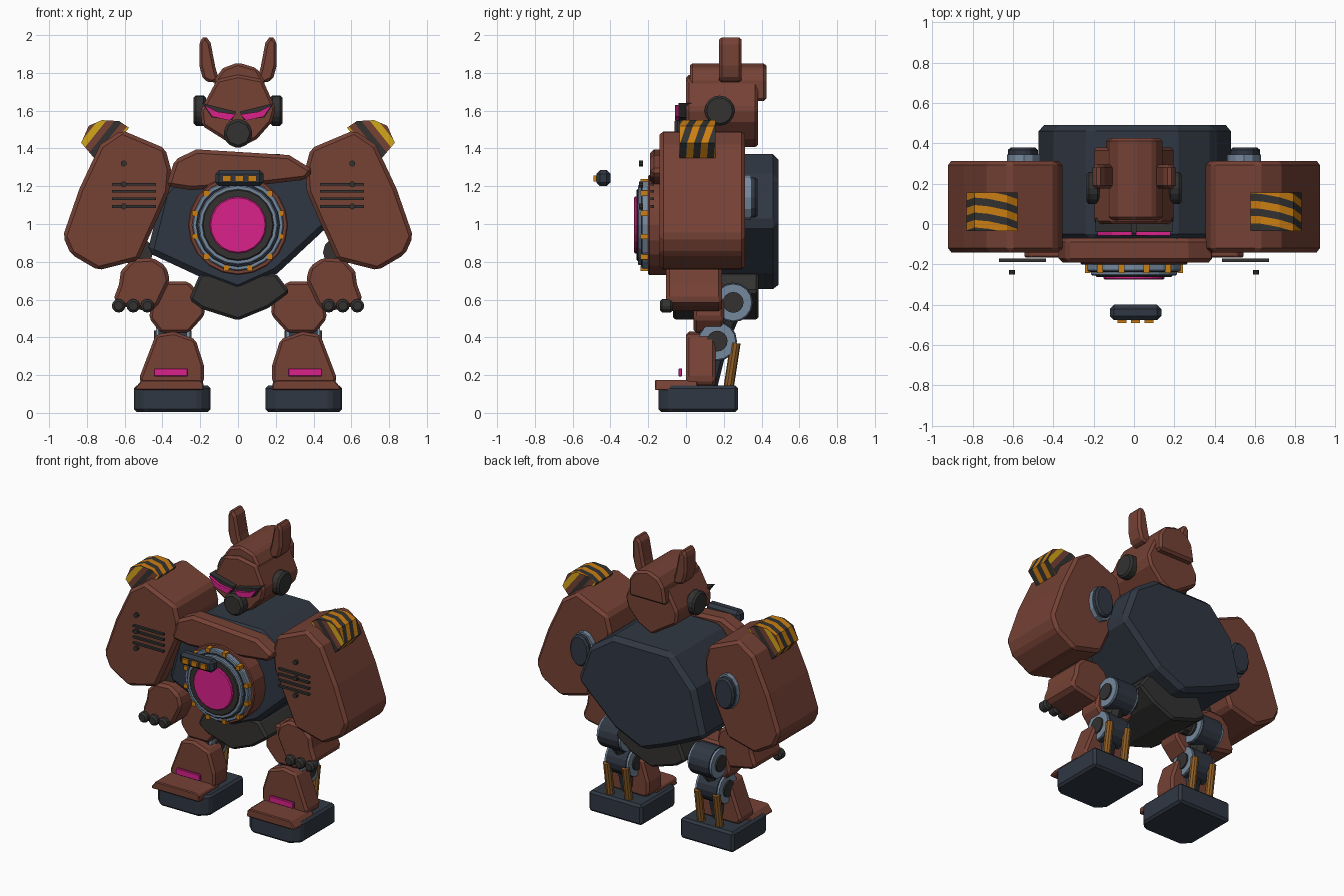
import bpy, bmesh, math
from mathutils import Vector, Matrix

cube = bpy.data.objects.get("Cube")
if cube:
    bpy.data.objects.remove(cube, do_unlink=True)


def material(name, r, g, b):
    m = bpy.data.materials.new(name)
    m.use_nodes = True
    m.diffuse_color = (r, g, b, 1)
    bsdf = next(n for n in m.node_tree.nodes if n.type == 'BSDF_PRINCIPLED')
    bsdf.inputs["Base Color"].default_value = (r, g, b, 1)
    bsdf.inputs["Roughness"].default_value = 0.7
    return m


BROWN = material("rust brown", 0.18, 0.054, 0.036)
NAVY = material("navy steel", 0.03, 0.039, 0.056)
DARK = material("dark grey", 0.033, 0.032, 0.031)
STEEL = material("light steel", 0.18, 0.25, 0.34)
ORANGE = material("orange", 0.6, 0.21, 0.006)
YELLOW = material("yellow", 0.65, 0.38, 0.01)
MAGENTA = material("magenta", 0.7, 0.016, 0.26)
BRONZE = material("bronze", 0.27, 0.11, 0.02)


def finish(name, bm, mats, bevel=0.0):
    bmesh.ops.recalc_face_normals(bm, faces=bm.faces[:])
    me = bpy.data.meshes.new(name)
    bm.to_mesh(me)
    bm.free()
    for m in mats:
        me.materials.append(m)
    ob = bpy.data.objects.new(name, me)
    bpy.context.collection.objects.link(ob)
    if bevel:
        mod = ob.modifiers.new("edge_bevel", 'BEVEL')
        mod.width = bevel
        mod.segments = 1
        mod.limit_method = 'ANGLE'
        mod.angle_limit = math.radians(35)
    return ob


def prism_mesh(pts, y0, y1, side=1):
    """Front outline of (x, z) points extruded from y0 to y1."""
    bm = bmesh.new()
    face = bm.faces.new([bm.verts.new((side * x, y0, z)) for x, z in pts])
    out = bmesh.ops.extrude_face_region(bm, geom=[face])
    moved = [v for v in out["geom"] if isinstance(v, bmesh.types.BMVert)]
    bmesh.ops.translate(bm, verts=moved, vec=(0, y1 - y0, 0))
    bmesh.ops.recalc_face_normals(bm, faces=bm.faces[:])
    return bm


def prism(name, pts, y0, y1, mat, bevel=0.015, side=1):
    return finish(name, prism_mesh(pts, y0, y1, side), [mat], bevel)


def box(name, x0, x1, y0, y1, z0, z1, mat, bevel=0.0, side=1):
    return prism(name, [(x0, z0), (x1, z0), (x1, z1), (x0, z1)], y0, y1, mat, bevel, side)


def rod(name, a, b, r, mat, sides=16, bevel=0.0, stretch=1.0):
    a, b = Vector(a), Vector(b)
    bm = bmesh.new()
    bmesh.ops.create_cone(bm, cap_ends=True, segments=sides, radius1=r, radius2=r, depth=(b - a).length)
    turn = (b - a).to_track_quat('Z', 'Y').to_matrix().to_4x4()
    squash = Matrix.Diagonal((stretch, 1, 1, 1))
    bm.transform(Matrix.Translation((a + b) / 2) @ squash @ turn)
    return finish(name, bm, [mat], bevel)


def shoulder_pad(name, side):
    """Striped pad: stripes wrap the sides, patches on both end faces."""
    pts = [(.83, 1.43), (.79, 1.52), (.72, 1.55), (.63, 1.545), (.577, 1.51), (.67, 1.39), (.75, 1.335)]
    bm = prism_mesh(pts, -.035, .155, side)
    wrap, cap = Vector((.2, 1, -.25)), Vector((side, 0, .8))

    def cut(normal, step, ends):
        for i in range(-60, 61):
            faces = [f for f in bm.faces if (abs(f.normal.y) > .5) == ends]
            geom = faces + list({e for f in faces for e in f.edges}) + list({v for f in faces for v in f.verts})
            bmesh.ops.bisect_plane(bm, geom=geom, plane_co=normal * (i * step / normal.length_squared),
                                   plane_no=normal)

    cut(wrap, .037, False)
    cut(cap, .045, True)
    for f in bm.faces:
        c = f.calc_center_median()
        if abs(f.normal.y) > .5:
            f.material_index = (0, 1, 0, 3)[math.floor(c.dot(cap) / .045) % 4]
        else:
            f.material_index = 1 + math.floor(c.dot(wrap) / .037) % 2
    finish(name, bm, [BROWN, DARK, ORANGE, YELLOW])


# Torso, waist and chest plate
prism("torso", [(-.48, .85), (-.4, 1.17), (-.22, 1.37), (.22, 1.37), (.4, 1.25), (.49, 1.0),
                (.21, .74), (0, .645), (-.2, .72)], -.08, .49, NAVY, .03)
prism("waist", [(-.26, .6), (-.2, .74), (.2, .74), (.275, .64), (.16, .555), (0, .49), (-.19, .55)],
      -.07, .385, DARK)
prism("chest_plate", [(-.38, 1.2), (-.335, 1.34), (-.22, 1.395), (.27, 1.365), (.4, 1.285),
                      (.36, 1.235), (.06, 1.2), (-.25, 1.18)], -.19, -.07, BROWN, .02)

# Round chest core, stacked from back to front
CORE_Z = .995
for name, r, front, mat in [("core_housing", .265, -.2, BROWN), ("core_outer_ring", .243, -.235, STEEL),
                            ("core_groove", .225, -.238, NAVY), ("core_inner_ring", .212, -.255, STEEL),
                            ("core_collar", .19, -.262, DARK), ("core_lens", .15, -.275, MAGENTA)]:
    rod(name, (0, -.05, CORE_Z), (0, front, CORE_Z), r, mat, 20, .006)
for i in range(12):
    a = math.tau * (i + .5) / 12
    x, z = .238 * math.cos(a), CORE_Z + .238 * math.sin(a)
    box("core_clip", x - .014, x + .014, -.242, -.2, z - .014, z + .014, ORANGE)

# Floating indicator box
box("indicator_box", -.12, .135, -.475, -.4, 1.2, 1.285, NAVY, .02)
for x in (-.06, .007, .075):
    box("indicator_light", x - .022, x + .022, -.49, -.47, 1.225, 1.257, ORANGE)

# Head
prism("head", [(-.2, 1.6), (-.11, 1.765), (0, 1.79), (.13, 1.765), (.2, 1.61), (.18, 1.54),
               (.1, 1.45), (0, 1.4), (-.19, 1.52)], 0, .38, BROWN, .015)
prism("helmet", [(-.14, 1.65), (-.12, 1.77), (-.08, 1.825), (0, 1.855), (.1, 1.825), (.14, 1.76), (.14, 1.65)],
      .02, .425, BROWN, .015)
rod("snout", (0, -.06, 1.48), (0, .1, 1.48), .08, DARK, 8, .015)

for side, label in ((1, "left_"), (-1, "right_")):
    # Ears and eyes
    prism(label + "ear", [(.1, 1.76), (.12, 1.83), (.145, 1.96), (.175, 2.0), (.205, 1.965),
                          (.205, 1.84), (.185, 1.765), (.14, 1.745)], .175, .295, BROWN, .015, side)
    rod(label + "ear_disc", (side * .17, .178, 1.6), (side * .235, .178, 1.6), .08, DARK, 16, .012)
    prism(label + "eye_socket", [(.19, 1.64), (.01, 1.595), (.03, 1.55), (.14, 1.565)],
          -.04, .03, DARK, 0, side)
    prism(label + "eye", [(.18, 1.63), (.11, 1.595), (.01, 1.58), (.045, 1.548), (.135, 1.568)],
          -.058, -.035, MAGENTA, 0, side)

    # Arm
    shoulder_pad(label + "shoulder_pad", side)
    prism(label + "upper_arm", [(.927, .935), (.84, 1.185), (.73, 1.42), (.615, 1.497), (.385, 1.4),
                                (.355, 1.29), (.365, 1.17), (.43, 1.02), (.485, .9), (.525, .81),
                                (.74, .755), (.885, .84)], -.14, .313, BROWN, .02, side)
    rod(label + "shoulder_hub", (side * .545, .25, 1.14), (side * .545, .345, 1.14), .12, STEEL, 12, 0, .7)
    rod(label + "shoulder_cap", (side * .55, .3, 1.14), (side * .55, .378, 1.14), .11, NAVY, 12, .012, .68)
    rod(label + "elbow", (side * .53, -.04, .85), (side * .53, .14, .85), .08, DARK, 12)
    for z in (1.21, 1.173, 1.133, 1.093):
        box(label + "arm_vent", .435, .668, -.188, -.17, z - .007, z + .007, DARK, 0, side)
    for z in (1.32, 1.21, 1.093):
        rod(label + "arm_bolt", (side * .605, -.25, z), (side * .605, -.228, z), .016, DARK, 10)
    prism(label + "forearm", [(.36, .7), (.38, .775), (.45, .822), (.56, .815), (.62, .75), (.63, .68),
                              (.66, .6), (.64, .57), (.46, .535), (.42, .575)], -.105, .19, BROWN, .02, side)
    for x in (.48, .555, .632):
        rod(label + "finger", (side * x, -.138, .567), (side * x, -.07, .567), .036, DARK, 12, .012)

    # Leg with hip and ankle joints
    prism(label + "thigh", [(.175, .52), (.18, .6), (.26, .695), (.38, .695), (.46, .58), (.47, .5),
                            (.41, .425), (.26, .425)], .04, .2, BROWN, .015, side)
    prism(label + "shin", [(.18, .165), (.18, .25), (.225, .39), (.34, .43), (.435, .415),
                           (.525, .18), (.5, .14), (.2, .14)], 0, .155, BROWN, .015, side)
    for joint, y, z in (("knee_joint", .25, .585), ("ankle_joint", .165, .38)):
        for part, half, r, mat in (("barrel", .075, .105, NAVY), ("ring", .09, .098, STEEL),
                                   ("pin", .1, .055, DARK)):
            rod(label + joint + "_" + part, (side * (.345 - half), y, z), (side * (.345 + half), y, z),
                r, mat, 16)
    rod(label + "hip_strut", (side * .2, .22, .6), (side * .4, .22, .6), .06, DARK, 10)
    rod(label + "leg_link", (side * .345, .25, .585), (side * .345, .165, .38), .06, DARK, 8)
    rod(label + "ankle_strut", (side * .345, .165, .38), (side * .345, .1, .12), .06, NAVY, 8)
    for x in (.275, .415):
        rod(label + "piston", (side * x, .262, .37), (side * x, .225, .13), .027, BRONZE, 10)
    box(label + "shin_light", .265, .445, -.04, -.02, .193, .236, MAGENTA, .004, side)

    # Foot with clipped front corners
    prism(label + "toe_cap", [(.18, .12), (.185, .165), (.215, .175), (.51, .175), (.545, .13), (.54, .12)],
          -.165, .06, BROWN, .015, side)
    foot = box(label + "foot", .145, .55, -.145, .275, .005, .145, NAVY, .015, side)
    bm = bmesh.new()
    bm.from_mesh(foot.data)
    corners = [e for e in bm.edges if abs(e.verts[0].co.z - e.verts[1].co.z) > .1 and e.verts[0].co.y < 0]
    bmesh.ops.bevel(bm, geom=corners, offset=.06, segments=1, affect='EDGES')
    bm.to_mesh(foot.data)
    bm.free()
